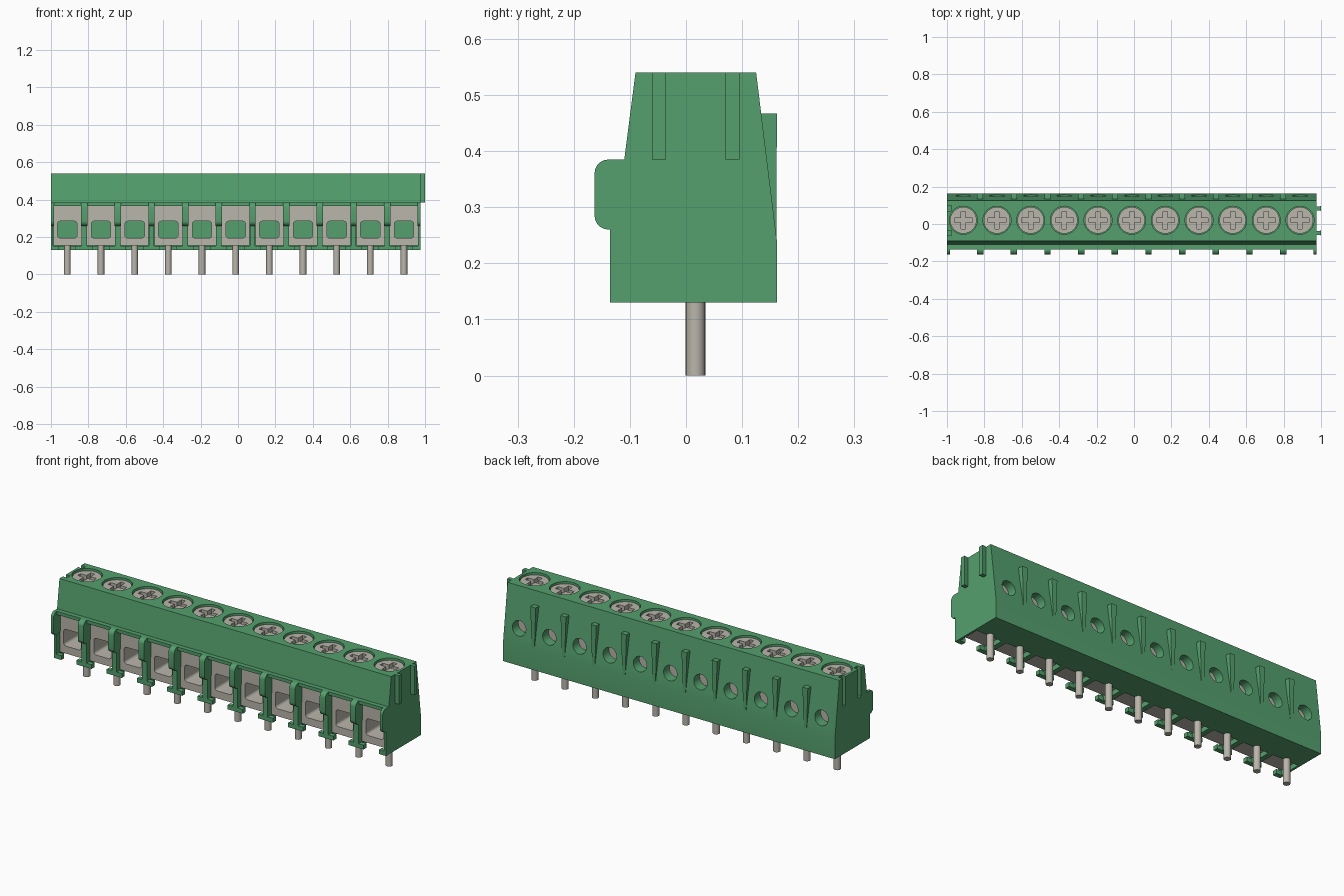
import bpy, bmesh, math
from mathutils import Vector

if "Cube" in bpy.data.objects:
    bpy.data.objects.remove(bpy.data.objects["Cube"], do_unlink=True)

PITCH = 0.18
MID = -0.0125
POLES = [MID + PITCH * (i - 5) for i in range(11)]
GAPS = [x + PITCH / 2 for x in POLES[:-1]]
X0, X1 = -1.0, 0.975


def material(name, rgb, rough, metal=0.0):
    m = bpy.data.materials.new(name)
    m.use_nodes = True
    m.diffuse_color = (*rgb, 1)
    node = m.node_tree.nodes["Principled BSDF"]
    node.inputs["Base Color"].default_value = (*rgb, 1)
    node.inputs["Roughness"].default_value = rough
    node.inputs["Metallic"].default_value = metal
    return m


GREEN = material("green plastic", (0.09, 0.35, 0.155), 0.5)
METAL = material("warm grey metal", (0.49, 0.465, 0.41), 0.45)


def prism(bm, pts, axis, a, b):
    """Extrude a 2D outline along an axis from a to b."""
    place = {"x": lambda u, v, w: (w, u, v),
             "y": lambda u, v, w: (u, w, v),
             "z": lambda u, v, w: (u, v, w)}[axis]
    lo = [bm.verts.new(place(u, v, a)) for u, v in pts]
    hi = [bm.verts.new(place(u, v, b)) for u, v in pts]
    bm.faces.new(lo)
    bm.faces.new(hi[::-1])
    n = len(pts)
    for i in range(n):
        j = (i + 1) % n
        bm.faces.new((lo[j], lo[i], hi[i], hi[j]))
    return lo + hi


def rect(u0, u1, v0, v1):
    return [(u0, v0), (u1, v0), (u1, v1), (u0, v1)]


def circle(u, v, r, n=32):
    return [(u + r * math.cos(math.tau * i / n), v + r * math.sin(math.tau * i / n))
            for i in range(n)]


def round_rect(u0, u1, v0, v1, r, n=5):
    pts = []
    corners = [(u1 - r, v1 - r), (u0 + r, v1 - r), (u0 + r, v0 + r), (u1 - r, v0 + r)]
    for k, (u, v) in enumerate(corners):
        for i in range(n + 1):
            t = math.pi / 2 * (k + i / n)
            pts.append((u + r * math.cos(t), v + r * math.sin(t)))
    return pts


def plus(u, v, arm, half):
    quarter = [(arm, -half), (arm, half), (half, half)]
    pts = []
    for k in range(4):
        c, s = [(1, 0), (0, 1), (-1, 0), (0, -1)][k]
        pts += [(u + c * p - s * q, v + s * p + c * q) for p, q in quarter]
    return pts


def make(name, mat, items):
    """Build one object from a list of (outline, axis, start, end)."""
    bm = bmesh.new()
    for item in items:
        prism(bm, *item)
    bmesh.ops.recalc_face_normals(bm, faces=bm.faces[:])
    me = bpy.data.meshes.new(name)
    bm.to_mesh(me)
    bm.free()
    me.materials.append(mat)
    ob = bpy.data.objects.new(name, me)
    bpy.context.collection.objects.link(ob)
    return ob


def carve(ob, items):
    """Subtract the listed prisms from an object."""
    cutter = make("cutter", ob.data.materials[0], items)
    cutter.hide_render = True
    mod = ob.modifiers.new("carve", "BOOLEAN")
    mod.operation = "DIFFERENCE"
    mod.solver = "EXACT"
    mod.object = cutter
    bpy.context.view_layer.update()
    deps = bpy.context.evaluated_depsgraph_get()
    mesh = bpy.data.meshes.new_from_object(ob.evaluated_get(deps))
    ob.modifiers.clear()
    ob.data = mesh
    bpy.data.objects.remove(cutter, do_unlink=True)


def smooth(ob):
    bpy.ops.object.select_all(action="DESELECT")
    ob.select_set(True)
    bpy.context.view_layer.objects.active = ob
    bpy.ops.object.shade_smooth_by_angle(angle=math.radians(35))


# Housing: side profile drawn along the row
profile = [(-0.135, 0.13), (0.162, 0.13), (0.162, 0.24), (0.125, 0.54),
           (-0.09, 0.54), (-0.11, 0.385), (-0.135, 0.385)]
housing = make("housing", GREEN, [(profile, "x", X0, X1)])

# Wire bays open to the front
carve(housing, [(rect(x - 0.076, x + 0.076, 0.153, 0.367), "y", -0.3, 0.102) for x in POLES])


# Floor openings that leave small T-shaped feet under the dividers
def floor_slot(x):
    w, g = 0.076, 0.045
    return [(x - g, -0.3), (x + g, -0.3), (x + g, -0.11), (x + w, -0.11),
            (x + w, 0.01), (x - w, 0.01), (x - w, -0.11), (x - g, -0.11)]


carve(housing, [(floor_slot(x), "z", 0.05, 0.16) for x in POLES])

# Screw wells, rear test holes and end grooves
carve(housing, [(circle(x, 0.02, 0.075), "z", 0.45, 0.7) for x in POLES])
carve(housing, [(circle(x, 0.325, 0.04, 24), "y", 0.1, 0.3) for x in POLES])
carve(housing, [([(X0 - 0.02, y - 0.01), (X0 + 0.025, y - 0.015),
                  (X0 + 0.025, y + 0.015), (X0 - 0.02, y + 0.01)], "z", 0.385, 0.7)
                for y in (-0.048, 0.083)])
smooth(housing)

# Rounded noses on the front of the dividers, half width at the ends
nose = round_rect(-0.163, -0.1, 0.26, 0.385, 0.025)
spans = [(X0, X0 + 0.016)] + [(x - 0.017, x + 0.017) for x in GAPS] + [(X1 - 0.016, X1)]
smooth(make("divider_noses", GREEN, [(nose, "x", a, b) for a, b in spans]))

# Rear ribs, narrowing towards the bottom
wedge = [(0.161, 0.24), (0.162, 0.467), (0.125, 0.467), (0.125, 0.4)]
ribs = make("rear_ribs", GREEN, [(wedge, "x", x - 0.016, x + 0.016) for x in GAPS])
for v in ribs.data.vertices:
    if v.co.z < 0.3:
        centre = min(GAPS, key=lambda g: abs(g - v.co.x))
        v.co.x = centre + (v.co.x - centre) * 0.5

# Dovetail rails on the left end
make("end_rails", GREEN, [([(X1 - 0.01, y - 0.008), (1.0, y - 0.0125),
                            (1.0, y + 0.0125), (X1 - 0.01, y + 0.008)], "z", 0.385, 0.54)
                          for y in (-0.048, 0.083)])

# Metal clamps with a rounded wire opening
clamps = make("wire_clamps", METAL,
              [(rect(x - 0.075, x + 0.075, 0.155, 0.366), "y", -0.105, 0.101) for x in POLES])
carve(clamps, [(round_rect(x - 0.052, x + 0.052, 0.195, 0.285, 0.015), "y", -0.3, 0.3)
               for x in POLES])
smooth(clamps)

# Screws with cross recess
screws = make("screws", METAL, [(circle(x, 0.02, 0.071), "z", 0.44, 0.53) for x in POLES])
carve(screws, [(plus(x, 0.02, 0.048, 0.012), "z", 0.505, 0.6) for x in POLES])
smooth(screws)

# Solder pins
smooth(make("solder_pins", METAL, [(circle(x, 0.017, 0.0175, 20), "z", 0.0, 0.17) for x in POLES]))
